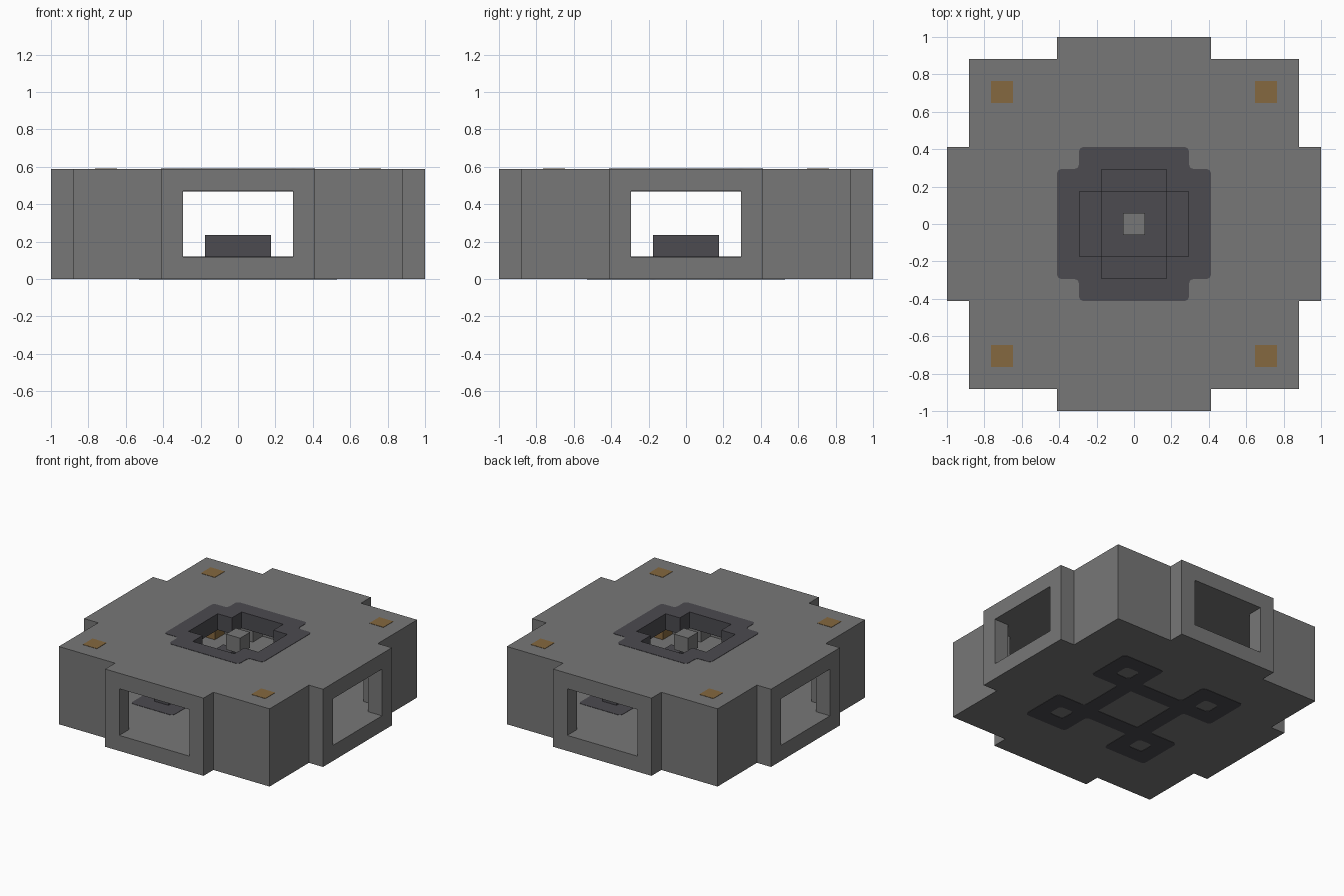
import bpy
import bmesh
from mathutils import Vector

U = 2 / 17        # module size: the hull is 17 modules wide, 5 high
LIP = 0.02        # painted inlays stand this many modules proud

if "Cube" in bpy.data.objects:
    bpy.data.objects.remove(bpy.data.objects["Cube"], do_unlink=True)


def material(name, rgb):
    m = bpy.data.materials.new(name)
    m.use_nodes = True
    m.diffuse_color = (*rgb, 1)
    m.node_tree.nodes["Principled BSDF"].inputs["Base Color"].default_value = (*rgb, 1)
    return m


grey = material("hull grey", (0.185, 0.185, 0.185))
dark = material("dark inlay", (0.072, 0.070, 0.080))
amber = material("amber lamp", (0.235, 0.140, 0.050))


def plan(octant):
    """Mirror an octant across the diagonal, then turn it four times."""
    quarter = octant + [(y, x) for x, y in reversed(octant) if x != y]
    points = []
    for turn in range(4):
        points += quarter
        quarter = [(y, -x) for x, y in quarter]
    return [Vector(p) for p in points]


def square(half, cx=0, cy=0):
    return [p + Vector((cx, cy)) for p in plan([(half, half)])]


def rounded(points, r=0.25, steps=4):
    """Replace every corner by a short arc."""
    result = []
    for i, p in enumerate(points):
        a = p + (points[i - 1] - p).normalized() * r
        b = p + (points[(i + 1) % len(points)] - p).normalized() * r
        for s in range(steps + 1):
            t = s / steps
            result.append(a * (1 - t) ** 2 + p * 2 * t * (1 - t) + b * t ** 2)
    return result


def prism(name, loops, z0, z1, mat):
    """Extrude a flat plan; loops after the first are holes."""
    curve = bpy.data.curves.new(name, "CURVE")
    curve.dimensions = "2D"
    curve.fill_mode = "BOTH"
    curve.extrude = (z1 - z0) / 2 * U
    for loop in loops:
        spline = curve.splines.new("POLY")
        spline.points.add(len(loop) - 1)
        for point, p in zip(spline.points, loop):
            point.co = (p.x * U, p.y * U, 0, 1)
        spline.use_cyclic_u = True
    temp = bpy.data.objects.new(name, curve)
    bpy.context.collection.objects.link(temp)
    graph = bpy.context.evaluated_depsgraph_get()
    mesh = bpy.data.meshes.new_from_object(temp.evaluated_get(graph))
    bpy.data.objects.remove(temp, do_unlink=True)
    bm = bmesh.new()
    bm.from_mesh(mesh)
    bmesh.ops.remove_doubles(bm, verts=bm.verts, dist=1e-5)
    bmesh.ops.translate(bm, verts=bm.verts, vec=(0, 0, (z0 + z1) / 2 * U))
    bmesh.ops.recalc_face_normals(bm, faces=bm.faces)
    for face in bm.faces:
        face.smooth = False
    bm.to_mesh(mesh)
    bm.free()
    mesh.materials.clear()
    mesh.materials.append(mat)
    obj = bpy.data.objects.new(name, mesh)
    bpy.context.collection.objects.link(obj)
    return obj


def cut(obj, cutter):
    mod = obj.modifiers.new(cutter.name, "BOOLEAN")
    mod.operation = "DIFFERENCE"
    mod.solver = "EXACT"
    mod.object = cutter
    cutter.hide_render = True
    bpy.context.view_layer.objects.active = obj
    bpy.ops.object.modifier_apply(modifier=mod.name)
    bpy.data.objects.remove(cutter, do_unlink=True)


# Hull: stepped block, hollow room with four doorways, cross-shaped roof hatch
hull = prism("hull", [plan([(3.5, 8.5), (3.5, 7.5), (7.5, 7.5)])], 0, 5, grey)
cut(hull, prism("room_cutter", [plan([(2.5, 9), (2.5, 7.5), (3.5, 7.5),
                                      (3.5, 6.5), (6.5, 6.5)])], 1, 4, grey))
cut(hull, prism("hatch_cutter", [plan([(1.5, 2.5), (1.5, 1.5)])], 3.5, 5.5, grey))

# Dark surround of the hatch, lining its sides
inner = 1.5 - LIP
prism("hatch_surround", [rounded(plan([(2.5, 3.5), (2.5, 2.5)])),
                         plan([(inner, 2.5 - LIP), (inner, inner)])],
      4 - LIP, 5 + LIP, dark)
prism("hatch_centre_block", [square(0.5)], 4, 5, grey)

# Dark floor inlay: a square ring with four corner pads
corners = [(sx, sy) for sx in (-1, 1) for sy in (-1, 1)]
pad_holes = [rounded(square(0.5, 3 * sx, 3 * sy)) for sx, sy in corners]
prism("floor_inlay", [rounded(plan([(1.5, 2.5), (1.5, 4.5), (4.5, 4.5)])),
                      square(1.5)] + pad_holes, -LIP, 1 + LIP, dark)

# Pedestals on the floor and lamp columns in the room corners
prism("centre_pedestal", [square(1.5)], 1, 2, dark)
for i, (sx, sy) in enumerate(corners):
    prism(f"pad_block_{i + 1}", [square(0.5, 3 * sx, 3 * sy)], 1, 2, dark)
    prism(f"corner_lamp_{i + 1}", [square(0.5, 6 * sx, 6 * sy)], 1, 5 + LIP, amber)
